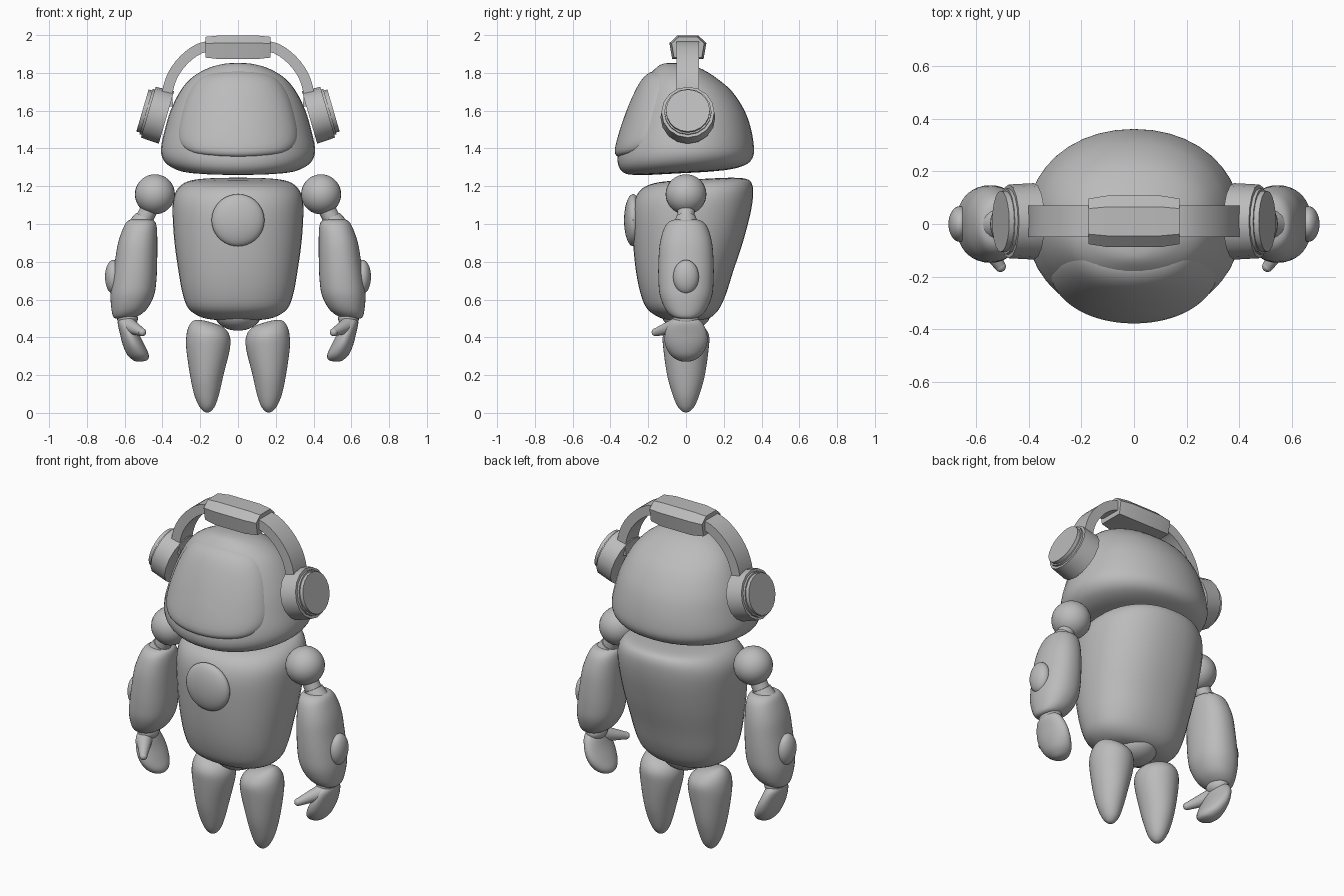
import bpy, bmesh
from math import cos, sin, pi, copysign
from mathutils import Vector, Matrix

cube = bpy.data.objects.get("Cube")
if cube:
    bpy.data.objects.remove(cube, do_unlink=True)

grey = bpy.data.materials.new("plain grey")
grey.use_nodes = True
COLOUR = (0.5, 0.5, 0.5, 1)
grey.diffuse_color = COLOUR
for node in grey.node_tree.nodes:
    if node.type == 'BSDF_PRINCIPLED':
        node.inputs["Base Color"].default_value = COLOUR
parts = []


def finish(name, bm, mirror=False):
    """Turn a bmesh into an object, mirrored across x when asked."""
    bmesh.ops.recalc_face_normals(bm, faces=bm.faces)
    mesh = bpy.data.meshes.new(name)
    bm.to_mesh(mesh)
    bm.free()
    mesh.materials.append(grey)
    obj = bpy.data.objects.new(name, mesh)
    bpy.context.collection.objects.link(obj)
    if mirror:
        mod = obj.modifiers.new("Mirror", 'MIRROR')
        mod.use_mirror_merge = False
    parts.append(obj)
    return obj


def smooth_rows(rows, steps=4):
    """Catmull-Rom interpolation between rows of numbers."""
    rows = [Vector(r) for r in rows]
    out = []
    for i in range(len(rows) - 1):
        a, b, c, d = rows[max(i - 1, 0)], rows[i], rows[i + 1], rows[min(i + 2, len(rows) - 1)]
        for k in range(steps):
            t = k / steps
            out.append(b + (c - a) * t / 2 + (a - b * 2.5 + c * 2 - d / 2) * t * t
                       + (b * 1.5 - a / 2 - c * 1.5 + d / 2) * t ** 3)
    return out + [rows[-1]]


def skin(bm, rings, closed=True, caps=True):
    """Bridge successive rings of points with quads."""
    loops = [[bm.verts.new(p) for p in ring] for ring in rings]
    n = len(loops[0])
    for low, high in zip(loops, loops[1:]):
        for i in range(n if closed else n - 1):
            j = (i + 1) % n
            bm.faces.new((low[i], low[j], high[j], high[i]))
    if caps:
        bm.faces.new(loops[0])
        bm.faces.new(loops[-1])


def loft(name, rows, power=2.0, slope=lambda z: 0, mirror=False, sides=40):
    """Stack rounded sections; each row is z, x min, x max, y min, y max."""
    rings = []
    for z, x0, x1, y0, y1 in smooth_rows(rows):
        ring = []
        for i in range(sides):
            c, s = cos(2 * pi * i / sides), sin(2 * pi * i / sides)
            x = (x0 + x1) / 2 + (x1 - x0) / 2 * copysign(abs(c) ** (2 / power), c)
            y = (y0 + y1) / 2 + (y1 - y0) / 2 * copysign(abs(s) ** (2 / power), s)
            ring.append((x, y, z + slope(z) * y))
        rings.append(ring)
    bm = bmesh.new()
    skin(bm, rings)
    return finish(name, bm, mirror)


def ball(name, centre, radii, mirror=False):
    bm = bmesh.new()
    bmesh.ops.create_uvsphere(bm, u_segments=28, v_segments=18, radius=1,
                              matrix=Matrix.Translation(centre) @ Matrix.Diagonal((*radii, 1)))
    return finish(name, bm, mirror)


def rod(name, start, end, r0, r1, sides=24):
    """Mirrored cylinder or cone between two points."""
    start, end = Vector(start), Vector(end)
    axis = end - start
    turn = axis.to_track_quat('Z', 'Y').to_matrix().to_4x4()
    bm = bmesh.new()
    bmesh.ops.create_cone(bm, cap_ends=True, segments=sides, radius1=r0, radius2=r1, depth=axis.length,
                          matrix=Matrix.Translation((start + end) / 2) @ turn)
    return finish(name, bm, True)


def round_rows(table):
    """Rows that are symmetric in x: z, half width, y min, y max."""
    return [(z, -w, w, y0, y1) for z, w, y0, y1 in table]


def limb_rows(table):
    """Rows that are symmetric in y: z, x min, x max, half depth."""
    return [(z, x0, x1, -d, d) for z, x0, x1, d in table]


# Head
HEAD_POWER = 2.1
head_rows = round_rows([
    (1.27, .1, -.18, .1), (1.277, .27, -.3, .23), (1.3, .35, -.345, .315), (1.34, .395, -.362, .352),
    (1.4, .408, -.355, .36), (1.5, .387, -.328, .345), (1.6, .357, -.293, .31), (1.7, .308, -.25, .245),
    (1.77, .25, -.21, .165), (1.82, .17, -.165, .085), (1.845, .09, -.13, .01), (1.853, .02, -.09, -.05)])
loft("head", head_rows, HEAD_POWER, lambda z: max(0, 1.42 - z) * .35)

# Face visor, a raised panel that follows the head
fine_rows = smooth_rows(head_rows)


def head_front(x, z):
    for a, b in zip(fine_rows, fine_rows[1:]):
        if a[0] <= z <= b[0]:
            _, _, w, y0, y1 = a.lerp(b, (z - a[0]) / (b[0] - a[0]))
            return (y0 + y1) / 2 - (y1 - y0) / 2 * max(0, 1 - abs(x / w) ** HEAD_POWER) ** (1 / HEAD_POWER)


half = [(0, 1.355), (.12, 1.36), (.24, 1.378), (.3, 1.42), (.317, 1.48), (.305, 1.56),
        (.277, 1.66), (.235, 1.74), (.185, 1.785), (.1, 1.805), (0, 1.81)]
outline = half + [(-x, z) for x, z in half[-2::-1]]
outline = smooth_rows(outline)[:-1]
rings = []
for t in (.02, .2, .4, .6, .75, .86, .93, .97, .99, 1):
    ring = []
    for px, pz in outline:
        x, z = px * t, 1.58 + (pz - 1.58) * t
        ring.append((x, head_front(x, z) + .012 - .034 * (1 - t ** 14) ** .6, z))
    rings.append(ring)
bm = bmesh.new()
skin(bm, rings, caps=False)
bm.verts.ensure_lookup_table()
bm.faces.new(bm.verts[:len(outline)])
finish("face_visor", bm)

# Body, chest button and pelvis
loft("torso", round_rows([
    (.49, .1, -.08, .08), (.505, .19, -.14, .13), (.55, .26, -.205, .175), (.63, .293, -.24, .212),
    (.75, .315, -.265, .25), (.9, .336, -.28, .3), (1.05, .346, -.285, .34), (1.14, .34, -.27, .355),
    (1.195, .31, -.235, .35), (1.222, .26, -.18, .32), (1.232, .18, -.1, .24), (1.234, .06, 0, .12)]),
    2.25, lambda z: max(0, z - 1.05) * .3)
ball("chest_button", (0, -.28, 1.02), (.14, .048, .138))
ball("pelvis", (0, 0, .525), (.125, .13, .09))

# Legs
loft("legs", limb_rows([
    (.492, .2, .225, .015), (.483, .155, .243, .05), (.455, .08, .262, .095), (.41, .045, .273, .122),
    (.34, .043, .274, .12), (.2, .077, .254, .1), (.1, .1, .233, .072), (.04, .12, .208, .048),
    (.012, .14, .187, .025), (.003, .155, .172, .008)]), mirror=True)

# Arms
ball("shoulder_balls", (.44, 0, 1.157), (.106, .108, .106), True)
rod("upper_arms", (.455, 0, 1.11), (.52, 0, .98), .046, .046)
rod("arm_collars", (.492, 0, 1.035), (.515, 0, .99), .053, .066)
loft("forearms", limb_rows([
    (1.025, .47, .555, .05), (1.015, .442, .585, .085), (.98, .43, .607, .115), (.9, .427, .635, .138),
    (.8, .428, .652, .146), (.7, .432, .667, .146), (.62, .445, .675, .138), (.55, .482, .67, .11),
    (.512, .53, .662, .075), (.5, .57, .65, .04)]), 2.2, mirror=True)
ball("elbow_pads", (.66, 0, .72), (.044, .068, .09), True)

# Hands
ball("wrists", (.585, 0, .5), (.055, .07, .05), True)
loft("palms", limb_rows([
    (.51, .57, .62, .04), (.48, .55, .637, .085), (.42, .525, .625, .111), (.36, .495, .61, .11),
    (.31, .473, .588, .085), (.282, .478, .56, .05), (.272, .505, .54, .02)]), mirror=True)
rod("thumbs", (.585, -.04, .465), (.508, -.16, .427), .045, .021)
ball("thumb_tips", (.507, -.161, .427), (.021, .021, .021), True)

# Headphone cups, tilted outward and up
axis = Vector((.96, 0, .28))
hub = Vector((.475, .01, 1.592))
rod("ear_cups", hub - axis * .1, hub, .145, .14, 16)
rod("ear_cup_rims", hub, hub + axis * .012, .125, .125, 16)
rod("ear_cup_caps", hub, hub + axis * .032, .116, .116, 20)

# Headband
arch = [(.37, 1.62), (.375, 1.69), (.347, 1.785), (.285, 1.87), (.2, 1.93), (.1, 1.945), (0, 1.95)]
arch = smooth_rows(arch + [(-x, z) for x, z in arch[-2::-1]], 3)
rings = []
for i, p in enumerate(arch):
    along = (arch[min(i + 1, len(arch) - 1)] - arch[max(i - 1, 0)]).normalized()
    out = Vector((-along.y, along.x)) * .028
    rings.append([(p.x + out.x * s, .01 + .06 * w, p.y + out.y * s)
                  for s, w in ((1, 1), (1, -1), (-1, -1), (-1, 1))])
bm = bmesh.new()
skin(bm, rings)
finish("headband", bm)

# Padded block on top of the headband
profile = [(-.055, .06), (.055, .06), (.098, .02), (.083, -.065), (-.083, -.065), (-.098, .02)]
bm = bmesh.new()
skin(bm, [[(x, .01 + y * k, 1.938 + z * k) for y, z in profile]
          for x, k in ((-.172, .88), (-.1, 1), (.1, 1), (.172, .88))])
finish("headband_pad", bm)

# Smooth shading with crisp edges
bpy.ops.object.select_all(action='DESELECT')
for obj in parts:
    obj.select_set(True)
bpy.context.view_layer.objects.active = parts[0]
bpy.ops.object.shade_smooth_by_angle(angle=pi / 5)
